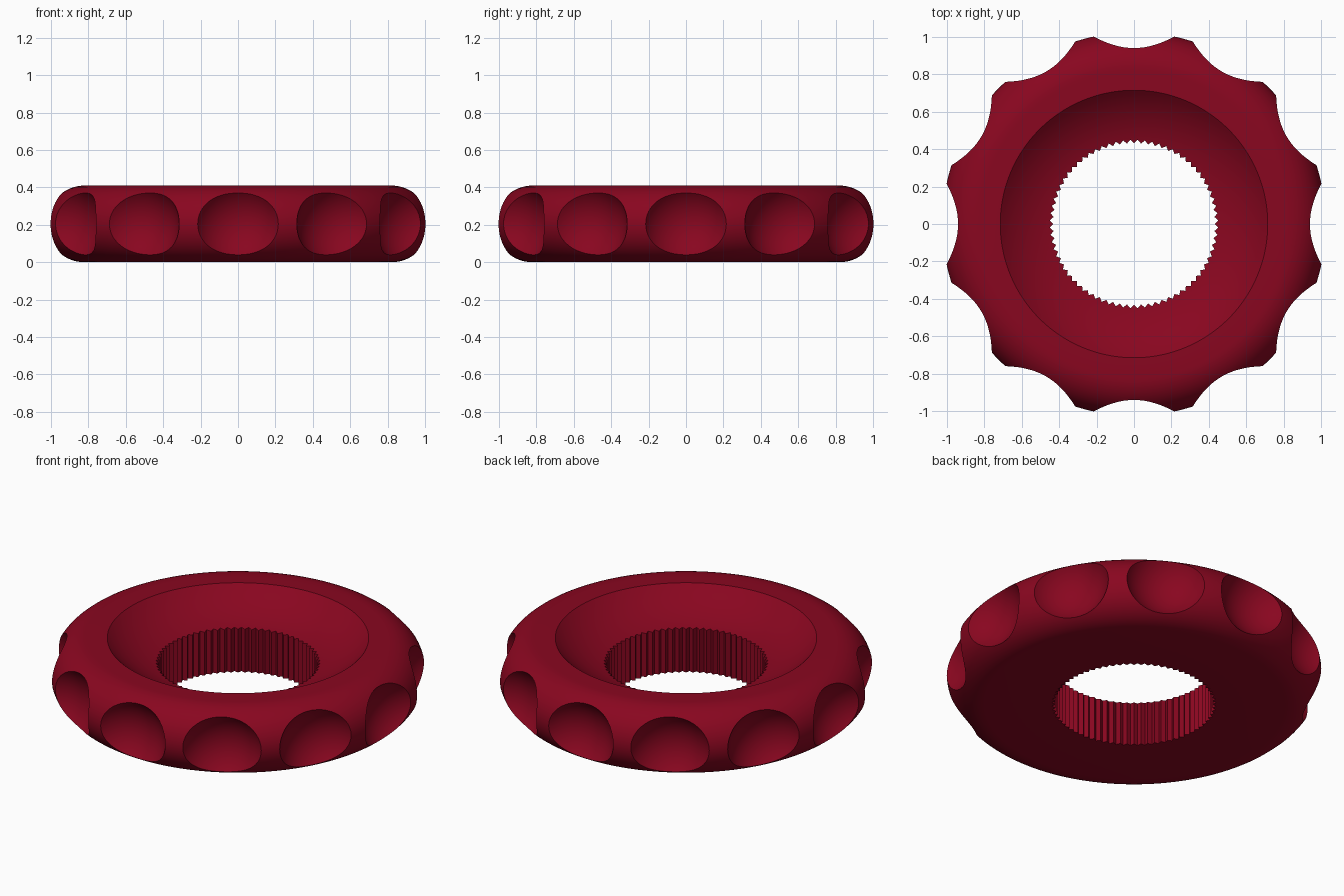
import bpy, bmesh, math

if "Cube" in bpy.data.objects:
    bpy.data.objects.remove(bpy.data.objects["Cube"])

H = 0.41            # ring height
R = 1.025           # outer radius before scalloping
TEETH = 72
SEG = TEETH * 4
SCALLOPS = 12

red = bpy.data.materials.new("deep red")
red.diffuse_color = (0.25, 0.002, 0.014, 1)
red.use_nodes = True
red.node_tree.nodes["Principled BSDF"].inputs["Base Color"].default_value = red.diffuse_color

# Cross-section: half-round rim, flat top, concave dish, toothed bore
mid = H / 2
profile = []
for i in range(33):
    t = -math.pi / 2 + math.pi * i / 32
    profile.append((R - mid + mid * math.cos(t), mid + mid * math.sin(t)))
dish_top, bore, bore_z = 0.715, 0.441, 0.263
steep, shallow = math.radians(44), math.radians(12)
dish_r = (dish_top - bore) / (math.sin(steep) - math.sin(shallow))
drop = dish_r * (math.cos(shallow) - math.cos(steep))
for i in range(13):
    a = steep + (shallow - steep) * i / 12
    profile.append((bore + dish_r * (math.sin(a) - math.sin(shallow)),
                    bore_z + (H - bore_z) / drop * dish_r * (math.cos(shallow) - math.cos(a))))
profile.append((bore, 0.0))

# Lathe the ring; the two bore points follow a zigzag of teeth
bm = bmesh.new()
n = len(profile)
rings = []
for k in range(SEG):
    ang = 2 * math.pi * k / SEG
    zigzag = (-1, 0, 1, 0)[k % 4] * 0.0095
    ring = []
    for j, (r, z) in enumerate(profile):
        if j >= n - 2:
            r += zigzag
        if j == n - 2:
            z += zigzag * math.tan(shallow)
        ring.append(bm.verts.new((r * math.cos(ang), r * math.sin(ang), z)))
    rings.append(ring)
for k in range(SEG):
    a, b = rings[k], rings[(k + 1) % SEG]
    for j in range(n):
        bm.faces.new((a[j], b[j], b[(j + 1) % n], a[(j + 1) % n]))
bmesh.ops.recalc_face_normals(bm, faces=bm.faces)
mesh = bpy.data.meshes.new("grip_ring")
bm.to_mesh(mesh)
bm.free()
mesh.materials.append(red)
knob = bpy.data.objects.new("grip_ring", mesh)
bpy.context.collection.objects.link(knob)

# Finger scallops cut around the rim by spheres
cutters = []
for i in range(SCALLOPS):
    a = 2 * math.pi * i / SCALLOPS
    bpy.ops.mesh.primitive_uv_sphere_add(
        segments=64, ring_count=32, radius=0.25,
        location=(1.128 * math.cos(a), 1.128 * math.sin(a), mid), rotation=(0, 0, a))
    ball = bpy.context.object
    ball.name = "scallop_cutter"
    ball.hide_render = True
    ball.data.materials.append(red)
    cutters.append(ball)
    cut = knob.modifiers.new("scallop", 'BOOLEAN')
    cut.operation = 'DIFFERENCE'
    cut.solver = 'EXACT'
    cut.object = ball

# Bake the cuts, drop the cutters, smooth all but the hard edges
bpy.context.view_layer.update()
baked = bpy.data.meshes.new_from_object(knob.evaluated_get(bpy.context.evaluated_depsgraph_get()))
knob.modifiers.clear()
knob.data = baked
for ball in cutters:
    bpy.data.objects.remove(ball)
bpy.ops.object.select_all(action='DESELECT')
knob.select_set(True)
bpy.context.view_layer.objects.active = knob
bpy.ops.object.shade_smooth_by_angle(angle=math.radians(25))
